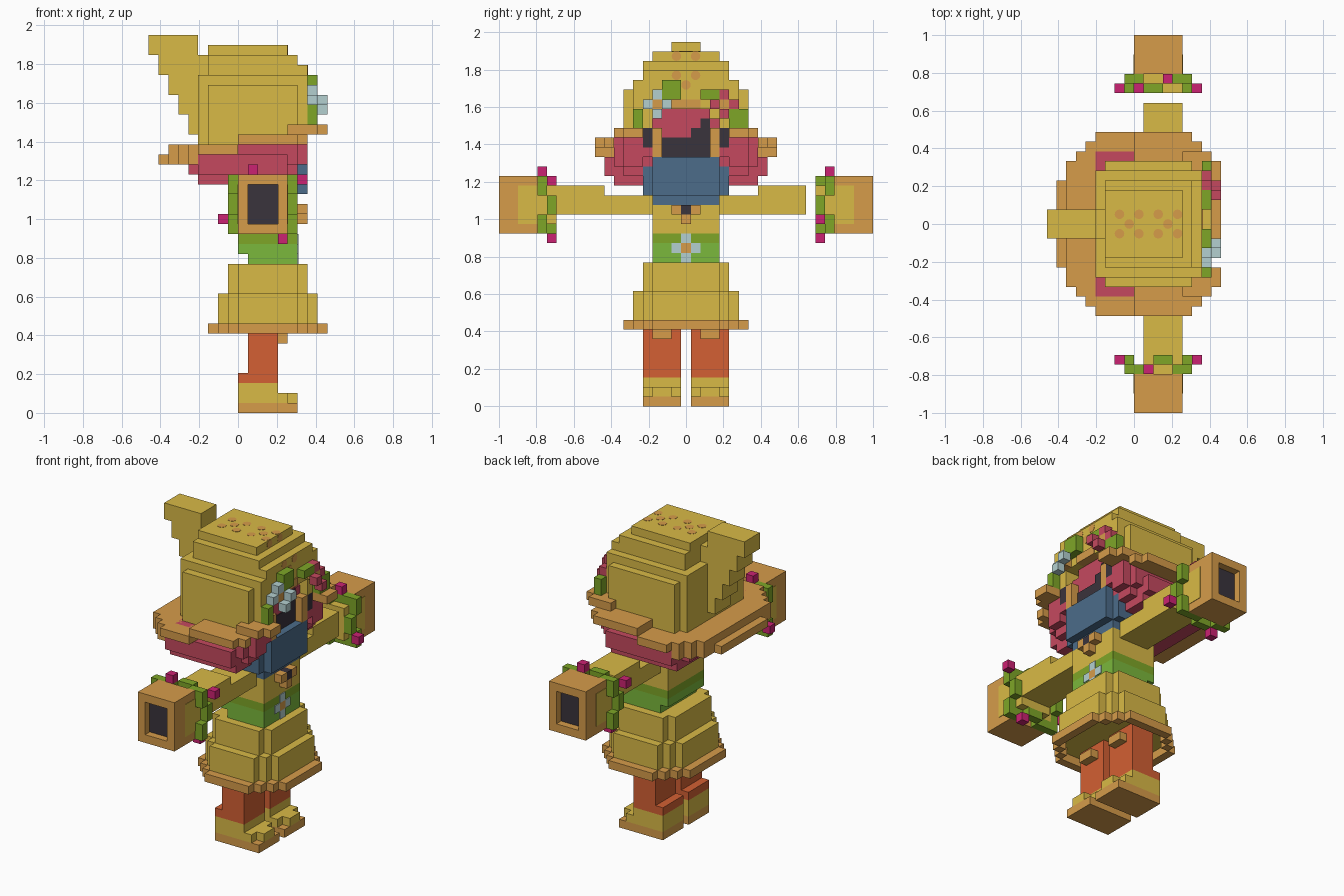
import bpy, bmesh
from mathutils import Matrix, Vector

default_cube = bpy.data.objects.get("Cube")
if default_cube:
    bpy.data.objects.remove(default_cube)

UNIT = 2 / 39  # edge of one block


def material(name, code):
    rgb = [int(code[i:i + 2], 16) / 255 for i in (0, 2, 4)]
    colour = [((c + .055) / 1.055) ** 2.4 for c in rgb] + [1]
    mat = bpy.data.materials.new(name)
    mat.use_nodes = True
    mat.diffuse_color = colour
    mat.node_tree.nodes["Principled BSDF"].inputs["Base Color"].default_value = colour
    return mat


straw = material("straw yellow", "D9BA46")
brown = material("tan brown", "D69C4A")
orange = material("burnt orange", "D36033")
crimson = material("crimson", "C5495F")
blue = material("slate blue", "4C6C8A")
dark = material("charcoal", "3A333C")
olive = material("leaf olive", "7EA627")
green = material("belt green", "7BB83C")
pale = material("pale blue", "B4D0D0")
magenta = material("magenta", "CB2272")


def block(x, y, z):
    """x and z are edge pairs; y is an inclusive pair of block rows."""
    y = (min(y) - .5, max(y) + .5)
    return [(x[0], x[1]), y, (z[0], z[1])]


def both(x, y, z):
    return [block(x, y, z), block(x, (-y[0], -y[1]), z)]


def cell(x, y, z):
    return block((x, x + 1), (y, y), (z, z + 1))


def finish(name, mat, bm):
    mesh = bpy.data.meshes.new(name)
    bm.to_mesh(mesh)
    bm.free()
    mesh.materials.append(mat)
    obj = bpy.data.objects.new(name, mesh)
    bpy.context.collection.objects.link(obj)


def part(name, mat, blocks):
    bm = bmesh.new()
    for spans in blocks:
        centre = Vector([(a + b) / 2 for a, b in spans]) * UNIT
        size = [(b - a) * UNIT for a, b in spans]
        bmesh.ops.create_cube(bm, size=1, matrix=Matrix.Translation(centre) @ Matrix.Diagonal(size + [1]))
    finish(name, mat, bm)


def stepped_round(width, steps, z):
    """Stack of crossing slabs that gives a stepped round outline."""
    return [block((-i, 6 + i), (i - width, width - i), z) for i in range(steps)]


# Legs and shoes
for side, label in ((1, "left"), (-1, "right")):
    leg = (side, side * 4)
    middle = (side * 2, side * 3)
    part(label + "_sole", brown, [block((0, 6), leg, (0, 1))])
    part(label + "_shoe", straw, [block((0, 5), leg, (1, 2)), block((5, 6), middle, (1, 2)),
                                  block((0, 4), leg, (2, 3))])
    part(label + "_leg", orange, [block((0, 4), leg, (3, 4)), block((1, 4), leg, (4, 10))])
    part(label + "_knee_pad", brown, [block((4, 5), middle, (7, 8))])

# Skirt with a thin overhanging hem ring
hem = both((0, 6), (6, 6), (8, 9))
for i in (1, 2):
    hem += both((-i, 1 - i), (6 - i, 6 - i), (8, 9)) + both((5 + i, 6 + i), (6 - i, 6 - i), (8, 9))
hem += [block((a, a + 1), (-3, 3), (8, 9)) for a in (-3, 8)]
part("skirt_hem", brown, hem)
part("skirt", straw, stepped_round(5, 3, (9, 12)) + stepped_round(4, 2, (12, 15)))

# Belt and its flower
part("belt", green, [block((1, 6), (-3, 3), (15, 16)), block((0, 6), (-3, 3), (16, 17))])
part("belt_top", olive, [block((0, 6), (-3, 3), (17, 18))])
petals = [(-1, 16), (1, 16), (0, 15), (0, 17)]
part("belt_flower", pale, [block((6, 6.1), (y, y), (z, z + 1)) for y, z in petals])
part("belt_flower_centre", brown, [block((6, 6.1), (0, 0), (16, 17))])

# Torso, neck and bow
part("torso", straw, [block((0, 6), (-3, 3), (18, 21)), block((0, 5), (-2, 2), (21, 24))])
part("bow", brown, both((6, 7), (1, 1), (20, 21)) + [cell(6, 0, 19)])
part("bow_button", dark, [cell(6, 0, 20)])

# Arms, hollow sleeves and flowering vines; each sleeve is the other turned half round
for side, label, elbow, wrist in ((1, "left", 7, 12), (-1, "right", 8, 14)):
    def rows(a, b):
        return (side * a, side * b)

    def turned(x, y, z):
        return cell(4 - x if side > 0 else x, side * y, z)

    part(label + "_arm", straw, [block((1, 5), rows(4, elbow), (20, 22)),
                                 block((1, 5), rows(elbow + 1, wrist), (20, 23))])
    part(label + "_cuff", straw, [block((-.05, 5.05), rows(15, 17), (19, 23)),
                                  block((1, 5), rows(14, 14), (19, 23))])
    rim = rows(19, 19)
    part(label + "_sleeve", brown, [block((0, 5), rows(16, 18), (18, 24)),
                                    block((0, 5), rim, (18, 19)), block((0, 5), rim, (23, 24)),
                                    block((0, 1), rim, (19, 23)), block((4, 5), rim, (19, 23))])
    part(label + "_sleeve_hole", dark, [block((1, 4), rows(18, 18.1), (19, 23))])
    vine = [turned(x, 14 + z // 2 % 2, z) for z in range(18, 24) for x in (-1, 5)]
    vine += [turned(x, 15 - x // 2 % 2, z) for x in range(5) for z in (18, 23)]
    part(label + "_vine", olive, vine)
    blooms = [(-2, 14, 19), (6, 14, 23), (1, 15, 24), (4, 14, 17)]
    part(label + "_vine_blooms", magenta, [turned(*bloom) for bloom in blooms])

# Hair, scarf and face
part("hair", crimson, [block((-4, 5), (-7, 7), (23, 24)), block((-5, 3), (-6, 6), (24, 25)),
                       block((-4, 5), (-8, 8), (24, 26)), block((-4, 6), (-7, 7), (26, 27)),
                       block((3, 6), (-4, 4), (27, 30)), block((3, 6), (-2, 2), (30, 31))]
     + both((5, 6), (4, 7), (25, 26)) + both((5, 6), (5, 6), (24, 25))
     + both((5, 7), (5, 6), (25, 28)) + both((5, 6), (7, 7), (26, 28))
     + both((6, 7), (4, 4), (26, 27)))
part("scarf", blue, [block((3, 7), (-3, 3), (22, 26)), block((3, 6), (-4, 4), (22, 25)),
                     block((3, 6), (-3, 3), (21, 22))])
part("face_shadow", dark, [block((5, 6.1), (-2, 2), (26, 28)), block((5, 6.1), (1, 2), (28, 29)),
                           block((5, 6.1), (2, 2), (29, 30))])
part("eyes", dark, both((6, 7), (4, 4), (27, 29)))
part("side_locks", brown, both((6, 7), (3, 3), (26, 29)))

# Tilted hat brim, low at the back and high at the front
half_width = {-8: 4, -7: 6, -6: 7, -5: 8, 6: 8, 7: 7, 8: 6}
brim = []
for start, end, z in ((-8, -4, 25), (-7, 0, 26), (0, 5, 27)):
    for x in range(start, end):
        w = half_width.get(x, 9)
        brim.append(block((x, x + 1), (-w, w), (z, z + 1)))
for x in (5, 6):
    brim += both((x, x + 1), (8, half_width.get(x, 9)), (27, 28))
for x in range(5, 9):
    brim += both((x, x + 1), (5, min(7, half_width.get(x, 7))), (28, 29))
brim.append(block((6, 7.1), (-1, 1), (31, 32)))
part("hat_brim", brown, brim)

# Hat crown and bent tip
part("hat_crown", straw, [block((-4, 0), (-5, 5), (27, 33)), block((-3, 0), (-6, 6), (27, 33)),
                          block((0, 5), (-6, 6), (28, 33)),
                          block((-4, 7), (-5, 5), (31, 33)), block((-4, 7), (-5, 5), (33, 34)),
                          block((-3, 7), (-4, 4), (34, 35)), block((-3, 6), (-4, 4), (35, 36)),
                          block((-3, 5), (-3, 3), (36, 37))]
     + both((5, 7), (4, 5), (29, 31)) + both((5, 6), (6, 6), (29, 33)))
tip = [block((-9, -4), (-1, 1), (36, 38))]
tip += [block((i - 8, -3), (-1, 1), (34 - 2 * i, 36 - 2 * i)) for i in range(4)]
part("hat_tip", straw, tip)

# Painted dots on the hat
dots = bmesh.new()


def dot(x, y, z, facing):
    turn = Matrix.Rotation(1.5708, 4, "Y") if facing == "x" else Matrix()
    place = Matrix.Translation(Vector((x, y, z)) * UNIT)
    bmesh.ops.create_cone(dots, cap_ends=True, segments=12, radius1=UNIT / 2, radius2=UNIT / 2,
                          depth=.003, matrix=place @ turn)


for x in (-.5, 3.5):
    dot(x, 0, 37, "z")
    for y in (-1, 1):
        dot(x - 1, y, 37, "z")
        dot(x + 1, y, 37, "z")
for y in (-1, 1):
    dot(5, y, 36.5, "x")
    dot(7, y, 34.5, "x")
dot(7, 0, 33.5, "x")
finish("hat_dots", brown, dots)

# Flowers and leaves on the hat front
part("hat_leaves", olive, [block((7, 8), (-2, -1), (32, 34)), block((7, 8), (2, 3), (32, 33)),
                           block((7, 8), (-5, -5), (29, 31)), block((7, 8), (5, 6), (29, 31))])


def flower(name, mat, y, z, lean):
    part(name, mat, [cell(7, y, z + 1), cell(8, y + lean, z), cell(7, y - lean, z), cell(8, y, z - 1)])
    part(name + "_centre", brown, [cell(7, y, z)])


flower("pale_hat_flower", pale, -3, 31, 1)
flower("crimson_hat_flower", crimson, 4, 31, -1)
